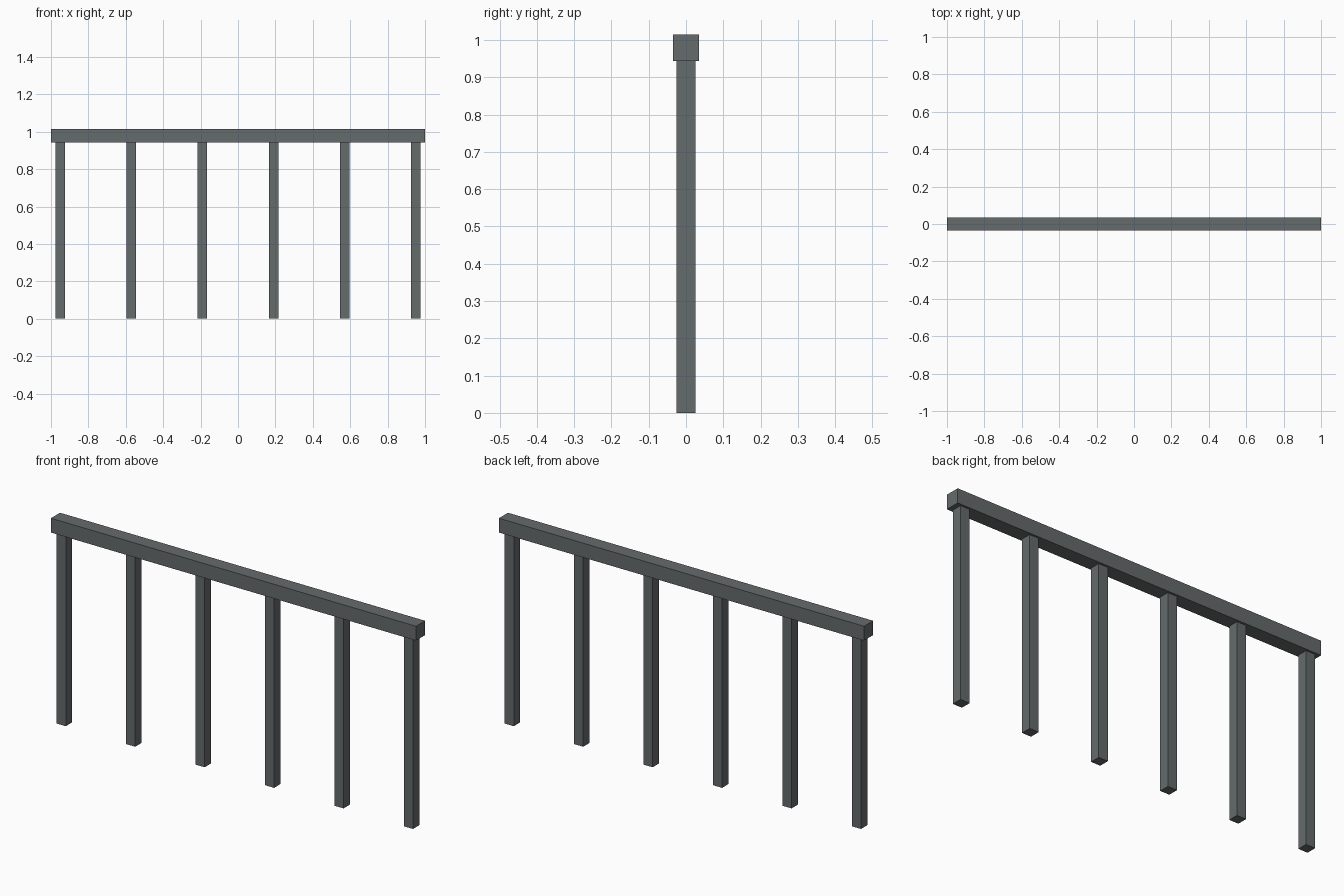
import bpy

if "Cube" in bpy.data.objects:
    bpy.data.objects.remove(bpy.data.objects["Cube"])

POST = 0.05       # square post section
RAIL = 0.071      # square rail section
RAIL_Z = 0.943    # underside of rail
COUNT = 6
REACH = 0.951     # outermost post centre

mat = bpy.data.materials.new("dark_grey_metal")
mat.diffuse_color = (0.13, 0.145, 0.15, 1)
mat.use_nodes = True
mat.node_tree.nodes["Principled BSDF"].inputs["Base Color"].default_value = mat.diffuse_color


def box(name, size, centre):
    bpy.ops.mesh.primitive_cube_add(size=1, location=centre)
    ob = bpy.context.object
    ob.name = name
    ob.scale = size
    bpy.ops.object.transform_apply(location=False, rotation=False, scale=True)
    ob.data.materials.append(mat)
    return ob


# Top rail
box("top_rail", (2, RAIL, RAIL), (0, 0, RAIL_Z + RAIL / 2))

# Evenly spaced posts
for i in range(COUNT):
    x = -REACH + 2 * REACH * i / (COUNT - 1)
    box(f"post_{i + 1}", (POST, POST, RAIL_Z), (x, 0, RAIL_Z / 2))
